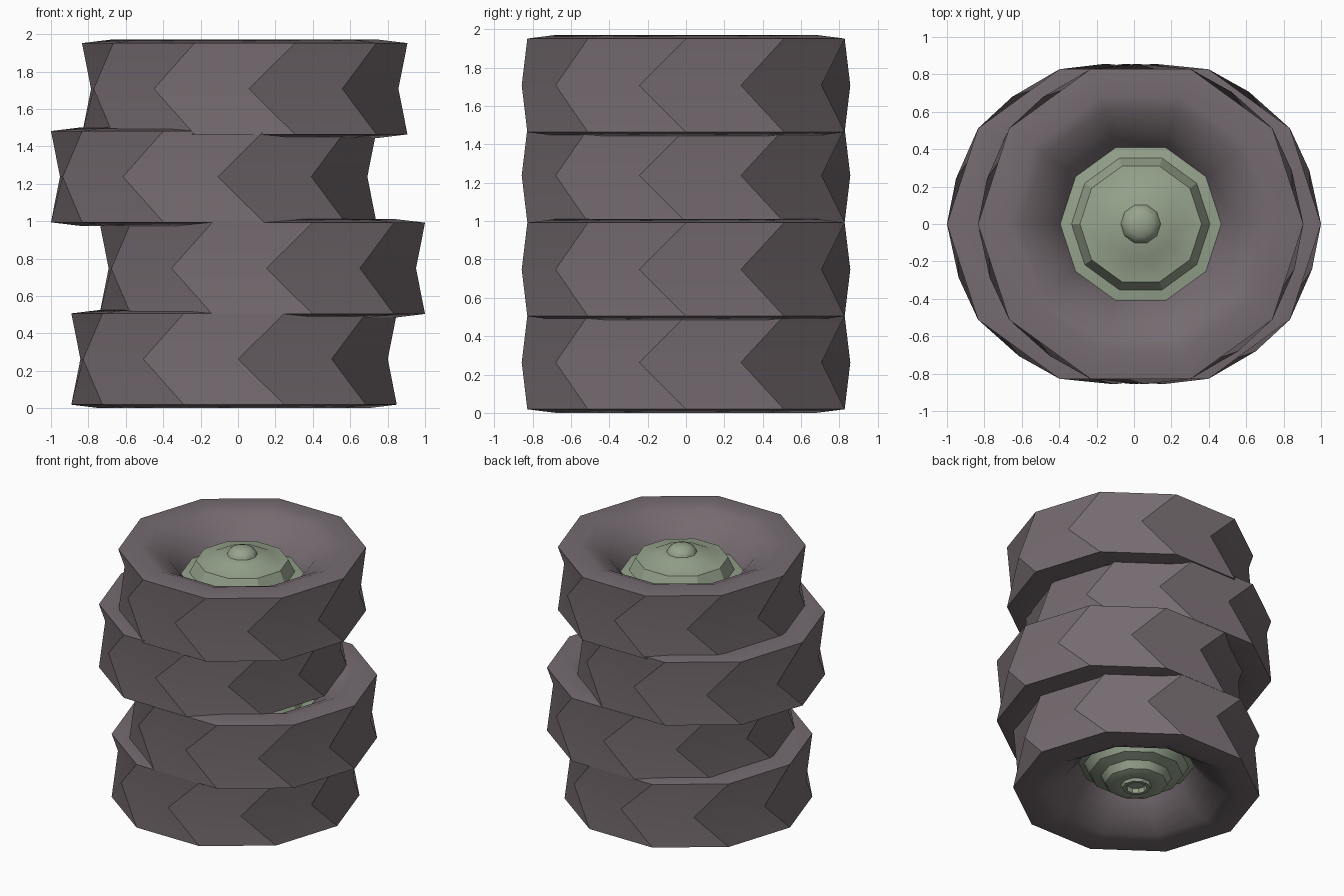
import bpy
import bmesh
from math import cos, sin, radians, tau

SIDES = 10

old = bpy.data.objects.get("Cube")
if old:
    bpy.data.objects.remove(old, do_unlink=True)


def material(name, rgb):
    mat = bpy.data.materials.new(name)
    mat.use_nodes = True
    mat.diffuse_color = (*rgb, 1)
    mat.node_tree.nodes["Principled BSDF"].inputs["Base Color"].default_value = (*rgb, 1)
    return mat


def lathe(name, rings, mat, centre):
    """Ten-sided turned part; rings are (radius, height, twist), radius 0 is a pole."""
    bm = bmesh.new()
    loops = []
    for r, z, twist in rings:
        if r == 0:
            loops.append([bm.verts.new((0, 0, z))] * SIDES)
        else:
            angles = [tau * i / SIDES + radians(twist) for i in range(SIDES)]
            loops.append([bm.verts.new((r * cos(a), r * sin(a), z)) for a in angles])
    for lower, upper in zip(loops, loops[1:]):
        for i in range(SIDES):
            j = (i + 1) % SIDES
            corners = [lower[i], lower[j], upper[j], upper[i]]
            bm.faces.new(list(dict.fromkeys(corners)))
    bmesh.ops.recalc_face_normals(bm, faces=bm.faces)
    mesh = bpy.data.meshes.new(name)
    bm.to_mesh(mesh)
    bm.free()
    mesh.materials.append(mat)
    obj = bpy.data.objects.new(name, mesh)
    bpy.context.collection.objects.link(obj)
    obj.location = centre
    bpy.ops.object.select_all(action='DESELECT')
    obj.select_set(True)
    bpy.context.view_layer.objects.active = obj
    bpy.ops.object.shade_smooth_by_angle(angle=radians(32))
    return obj


rubber = material("dusty plum rubber", (0.178, 0.147, 0.162))
metal = material("sage green metal", (0.305, 0.365, 0.265))

# Tyre: dished side, rim and chevron tread with a twisted middle ring
side = [(0.41, 0.02), (0.45, 0.08), (0.51, 0.15), (0.575, 0.2), (0.64, 0.237),
        (0.713, 0.263), (0.87, 0.244)]
tyre = [(r, -z, 0) for r, z in side]
tyre += [(0.857, 0, -16.5)]
tyre += [(r, z, 0) for r, z in reversed(side)]

# Hub: stepped cap on the upper side, deeper boss with a socket on the lower side
hub = [(0, -0.18), (0.07, -0.18), (0.075, -0.215), (0.10, -0.215), (0.11, -0.195),
       (0.17, -0.2), (0.22, -0.18), (0.25, -0.125), (0.33, -0.10), (0.37, -0.03),
       (0.435, -0.01), (0.435, 0.05), (0.37, 0.06), (0.325, 0.155), (0.23, 0.168),
       (0.18, 0.195), (0.0, 0.205)]
hub = [(r, z, 0) for r, z in hub]

# Rounded knob on the cap
knob = [(0.107 * cos(radians(a)), 0.20 + 0.06 * sin(radians(a)), 0) for a in (0, 25, 50, 70)]
knob = [(0, 0.20, 0)] + knob + [(0, 0.26, 0)]

# Four wheels stacked with alternating sideways offsets
wheels = [("bottom", -0.021, 0.263), ("lower", 0.13, 0.748),
          ("upper", -0.13, 1.238), ("top", 0.036, 1.708)]
for level, x, z in wheels:
    centre = (x, 0, z)
    lathe(level + "_tyre", tyre, rubber, centre)
    lathe(level + "_hub", hub, metal, centre)
    lathe(level + "_knob", knob, metal, centre)
